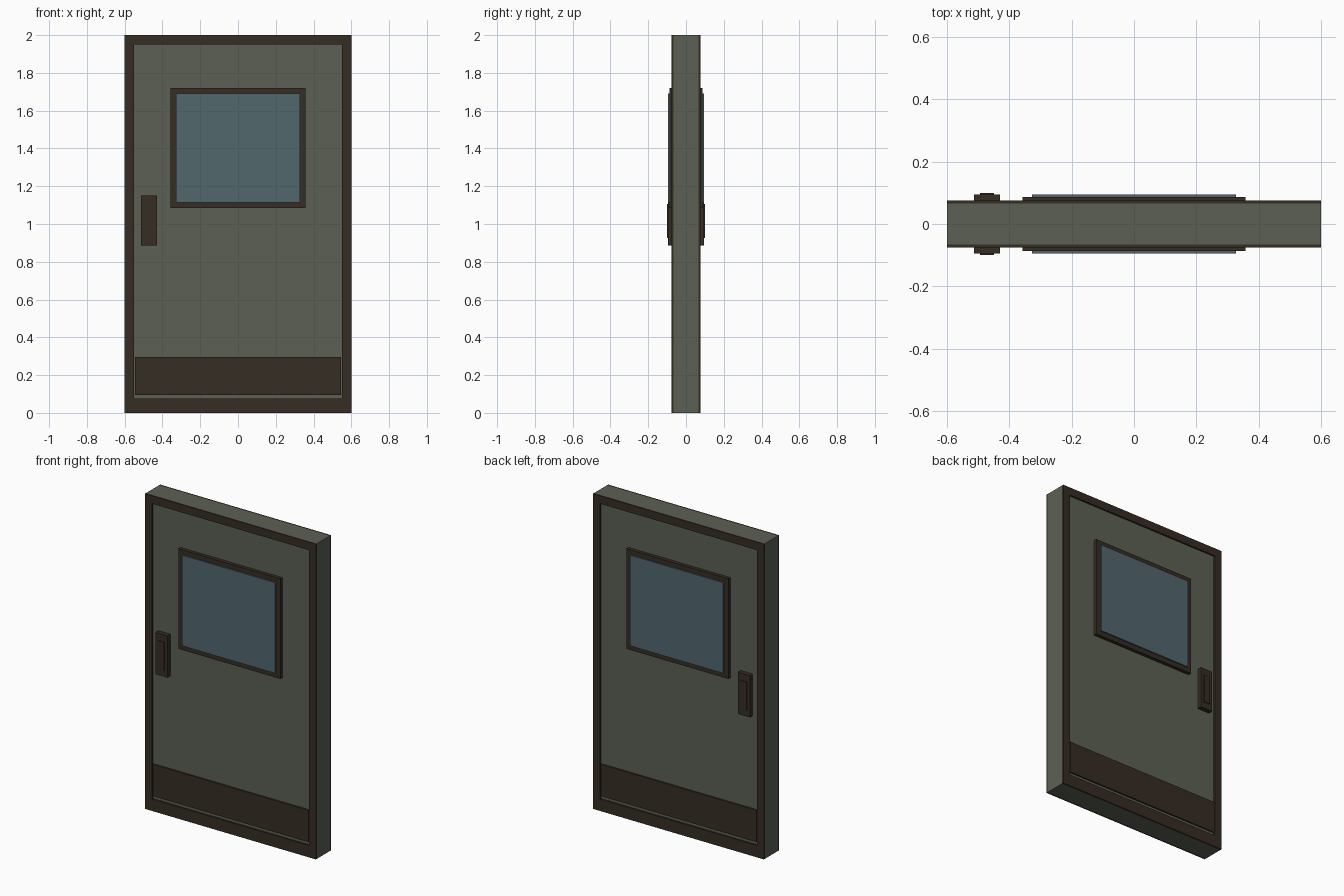
import bpy, bmesh

if "Cube" in bpy.data.objects:
    bpy.data.objects.remove(bpy.data.objects["Cube"])


def material(name, rgb):
    m = bpy.data.materials.new(name)
    m.diffuse_color = (*rgb, 1)
    m.use_nodes = True
    m.node_tree.nodes["Principled BSDF"].inputs["Base Color"].default_value = m.diffuse_color
    return m


GREEN = material("grey_green_paint", (0.105, 0.118, 0.088))
BROWN = material("dark_brown_trim", (0.037, 0.026, 0.017))
GLASS = material("blue_grey_glass", (0.085, 0.135, 0.155))


def boxes(name, mat, specs):
    """One object from boxes given as (x0, x1, y0, y1, z0, z1)."""
    bm = bmesh.new()
    for x0, x1, y0, y1, z0, z1 in specs:
        verts = bmesh.ops.create_cube(bm, size=1)["verts"]
        for v in verts:
            v.co = (x1 if v.co.x > 0 else x0,
                    y1 if v.co.y > 0 else y0,
                    z1 if v.co.z > 0 else z0)
    mesh = bpy.data.meshes.new(name)
    bm.to_mesh(mesh)
    bm.free()
    mesh.materials.append(mat)
    ob = bpy.data.objects.new(name, mesh)
    bpy.context.collection.objects.link(ob)
    return ob


# Door slab
boxes("door_slab", GREEN, [(-0.6, 0.6, -0.065, 0.065, 0, 2)])

# The same fittings on the front and the back
for side, s in (("front", -1), ("back", 1)):
    def depth(a, b):
        return tuple(sorted((s * a, s * b)))

    # Raised border around the edge
    d = depth(0.065, 0.076)
    boxes(side + "_border", BROWN, [
        (-0.6, -0.55, *d, 0, 2), (0.55, 0.6, *d, 0, 2),
        (-0.55, 0.55, *d, 1.95, 2), (-0.55, 0.55, *d, 0, 0.075)])
    # Kick plate
    boxes(side + "_kick_plate", BROWN,
          [(-0.546, 0.546, *depth(0.065, 0.075), 0.095, 0.297)])
    # Window surround and pane
    boxes(side + "_window_frame", BROWN,
          [(-0.358, 0.358, *depth(0.065, 0.087), 1.085, 1.72)])
    boxes(side + "_window_pane", GLASS,
          [(-0.328, 0.328, *depth(0.087, 0.095), 1.115, 1.69)])
    # Handle plate and grip
    boxes(side + "_handle_plate", BROWN,
          [(-0.514, -0.43, *depth(0.065, 0.094), 0.885, 1.15)])
    boxes(side + "_handle_grip", BROWN,
          [(-0.494, -0.449, *depth(0.094, 0.1), 0.925, 1.105)])
